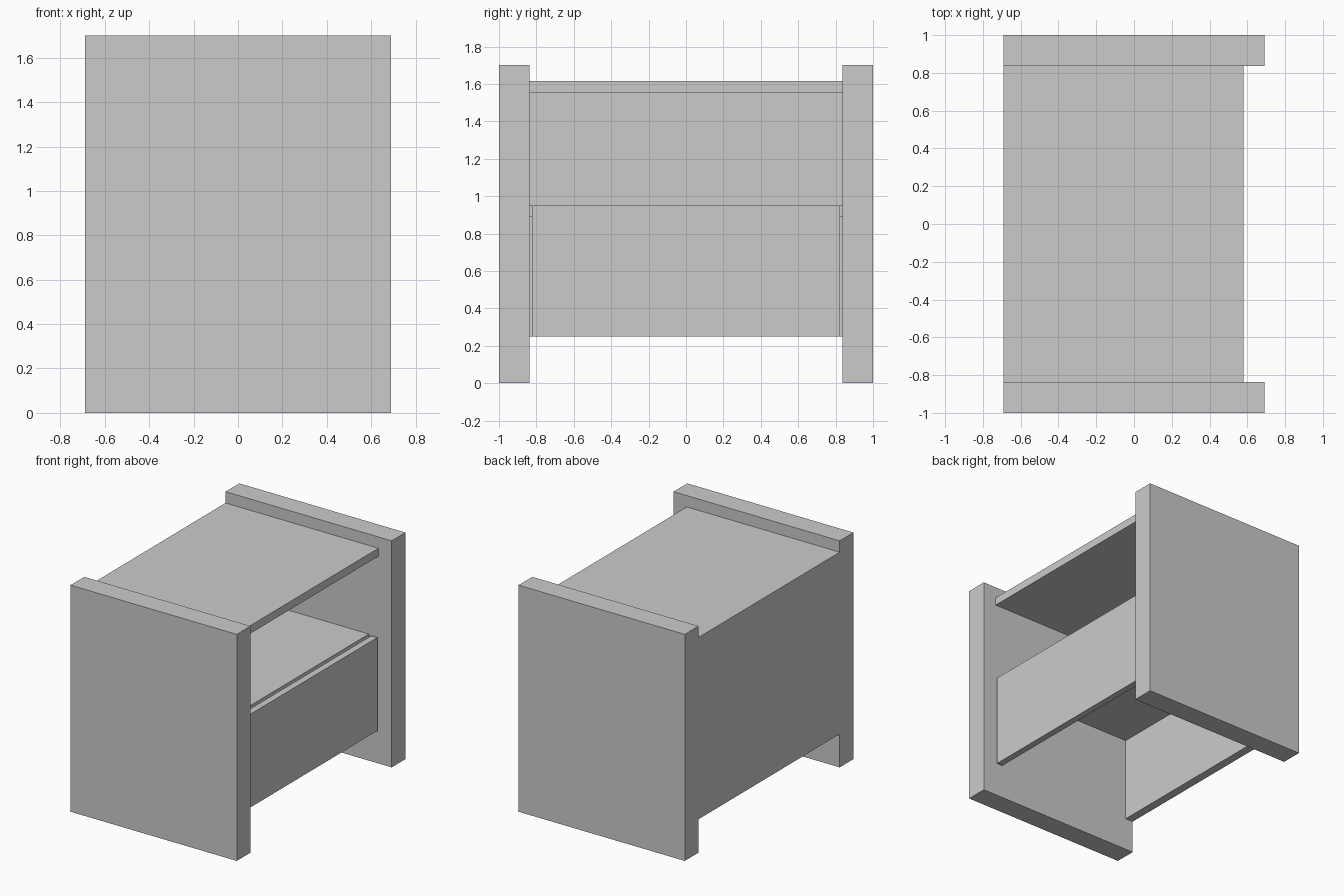
import bpy

cube = bpy.data.objects.get("Cube")
if cube:
    bpy.data.objects.remove(cube, do_unlink=True)

GREY = (0.6, 0.6, 0.6, 1.0)
material = bpy.data.materials.new("plain grey")
material.use_nodes = True
material.diffuse_color = GREY
material.node_tree.nodes["Principled BSDF"].inputs["Base Color"].default_value = GREY

DEPTH = 0.69     # half the depth of the side panels
INNER = 0.837    # half the clear width between the side panels
FRONT = 0.58     # front edge of the top and the drawer


def board(name, x, y, z):
    """A flat-sided board given by its (low, high) extent on each axis."""
    spans = (x, y, z)
    bpy.ops.mesh.primitive_cube_add(size=1, location=[(a + b) / 2 for a, b in spans])
    obj = bpy.context.object
    obj.name = name
    obj.scale = [b - a for a, b in spans]
    bpy.ops.object.transform_apply(location=False, rotation=False, scale=True)
    obj.data.materials.append(material)
    return obj


# Tall side panels that also serve as legs
board("right_side_panel", (-DEPTH, DEPTH), (-1, -INNER), (0, 1.7))
board("left_side_panel", (-DEPTH, DEPTH), (INNER, 1), (0, 1.7))

# Boards held between the side panels
between = (-INNER, INNER)
board("top_board", (-DEPTH, FRONT), between, (1.555, 1.615))
board("back_panel", (-DEPTH, -0.625), between, (0.25, 1.555))
board("middle_shelf", (-0.625, 0.5), between, (0.89, 0.95))

# Drawer front, with a narrow gap at each end
board("drawer_front", (0.53, FRONT), (-0.823, 0.823), (0.25, 0.95))
